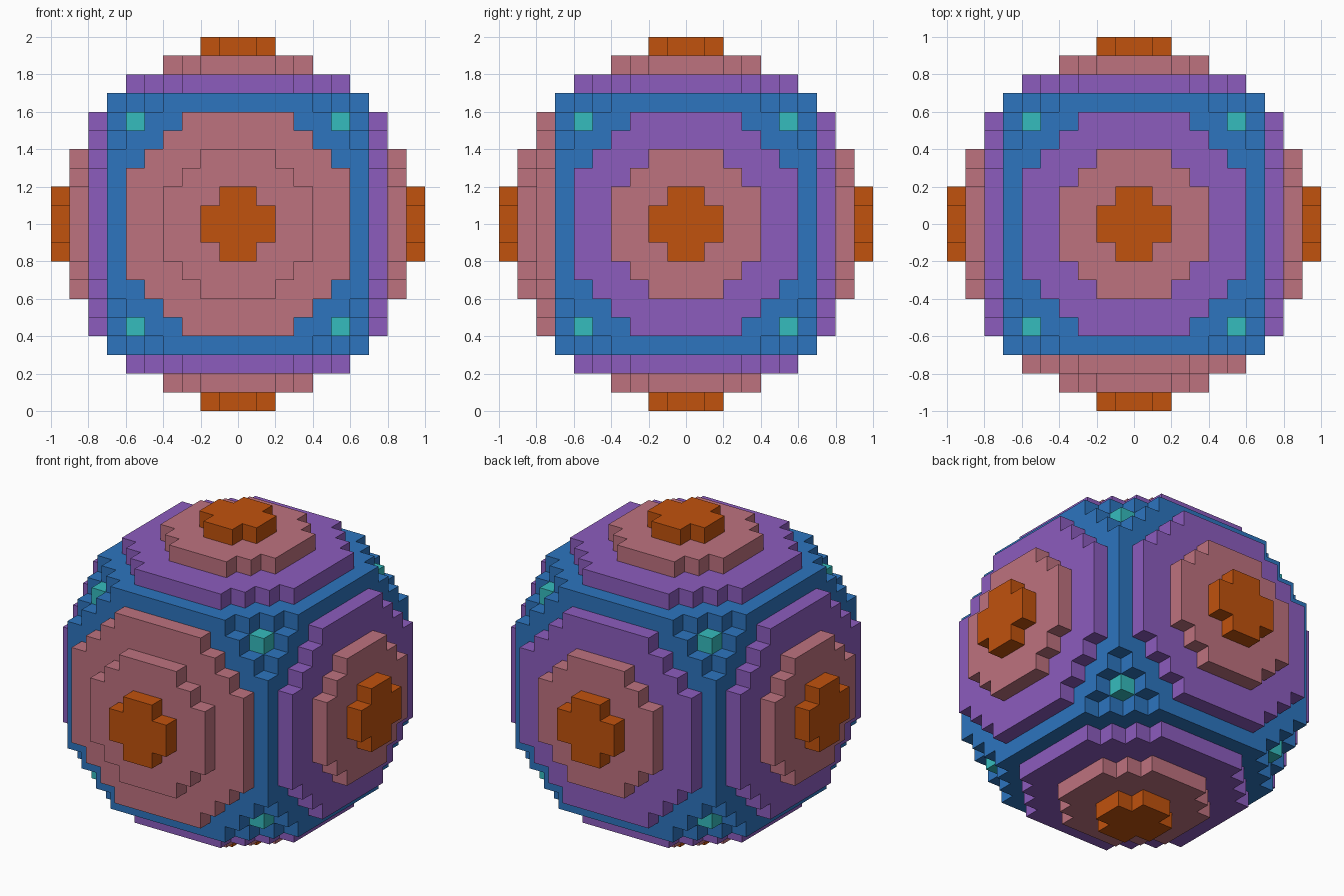
import bpy, bmesh
from itertools import product
from mathutils import Vector, Matrix

if "Cube" in bpy.data.objects:
    bpy.data.objects.remove(bpy.data.objects["Cube"])

U = 0.1                      # edge of one block
CENTRE = Vector((0, 0, 1))


def material(name, rgb):
    m = bpy.data.materials.new(name)
    m.use_nodes = True
    m.diffuse_color = (*rgb, 1)
    m.node_tree.nodes["Principled BSDF"].inputs["Base Color"].default_value = (*rgb, 1)
    return m


blue = material("blue", (0.026, 0.178, 0.521))
purple = material("purple", (0.262, 0.107, 0.515))
pink = material("dusty pink", (0.515, 0.168, 0.212))
orange = material("burnt orange", (0.533, 0.084, 0.004))
teal = material("teal", (0.036, 0.503, 0.515))


def finish(bm, name, *mats):
    bmesh.ops.recalc_face_normals(bm, faces=bm.faces)
    mesh = bpy.data.meshes.new(name)
    bm.to_mesh(mesh)
    bm.free()
    obj = bpy.data.objects.new(name, mesh)
    obj.location = CENTRE
    for m in mats:
        mesh.materials.append(m)
    bpy.context.collection.objects.link(obj)


def stepped_plate(name, side, level, rows, mat):
    """One-block-thick stepped disc; rows holds the half width of each row from the middle out."""
    quarter = []
    for r, half in enumerate(rows):
        after = rows[r + 1] if r + 1 < len(rows) else None
        if after != half:
            quarter.append((half, r + 1))
            if after:
                quarter.append((after, r + 1))
    outline = []
    for _ in range(4):
        outline += quarter
        quarter = [(-y, x) for x, y in quarter]
    bm = bmesh.new()
    face = bm.faces.new([bm.verts.new((x * U, y * U, level * U)) for x, y in outline])
    top = bmesh.ops.extrude_face_region(bm, geom=[face])["geom"]
    bmesh.ops.translate(bm, vec=(0, 0, U),
                        verts=[v for v in top if isinstance(v, bmesh.types.BMVert)])
    turn = Vector(side).to_track_quat("Z", "Y").to_matrix()
    bmesh.ops.rotate(bm, cent=(0, 0, 0), matrix=turn, verts=bm.verts)
    finish(bm, name, mat)


# Core block, cut near its edges so the eight corners can be teal
bm = bmesh.new()
bmesh.ops.create_cube(bm, size=12 * U)
for axis, sign in product(range(3), (-1, 1)):
    normal = Vector((0, 0, 0))
    normal[axis] = 1
    bmesh.ops.bisect_plane(bm, geom=bm.verts[:] + bm.edges[:] + bm.faces[:],
                           plane_co=normal * sign * 5 * U, plane_no=normal)
for f in bm.faces:
    if all(abs(c) > 5 * U for c in f.calc_center_median()):
        f.material_index = 1
finish(bm, "core", blue, teal)

# Bars along the twelve edges of the core
bm = bmesh.new()
for axis, a, b in product(range(3), (-1, 1), (-1, 1)):
    place = [a * 6.5 * U, b * 6.5 * U]
    place.insert(axis, 0)
    size = [U, U]
    size.insert(axis, 8 * U)
    bmesh.ops.create_cube(bm, size=1, matrix=Matrix.Translation(place) @ Matrix.Diagonal((*size, 1)))
finish(bm, "edge_bars", blue)

# Stacked stepped discs on each of the six sides
sides = {"front": (0, -1, 0), "back": (0, 1, 0), "left": (1, 0, 0),
         "right": (-1, 0, 0), "top": (0, 0, 1), "bottom": (0, 0, -1)}
for word, side in sides.items():
    stepped_plate(word + "_panel", side, 6, [6, 6, 6, 6, 6, 5], blue)
    stepped_plate(word + "_large_disc", side, 7, [6, 6, 6, 5, 4, 3],
                  pink if word == "front" else purple)
    stepped_plate(word + "_small_disc", side, 8, [4, 4, 3, 2], pink)
    stepped_plate(word + "_cross", side, 9, [2, 1], orange)
